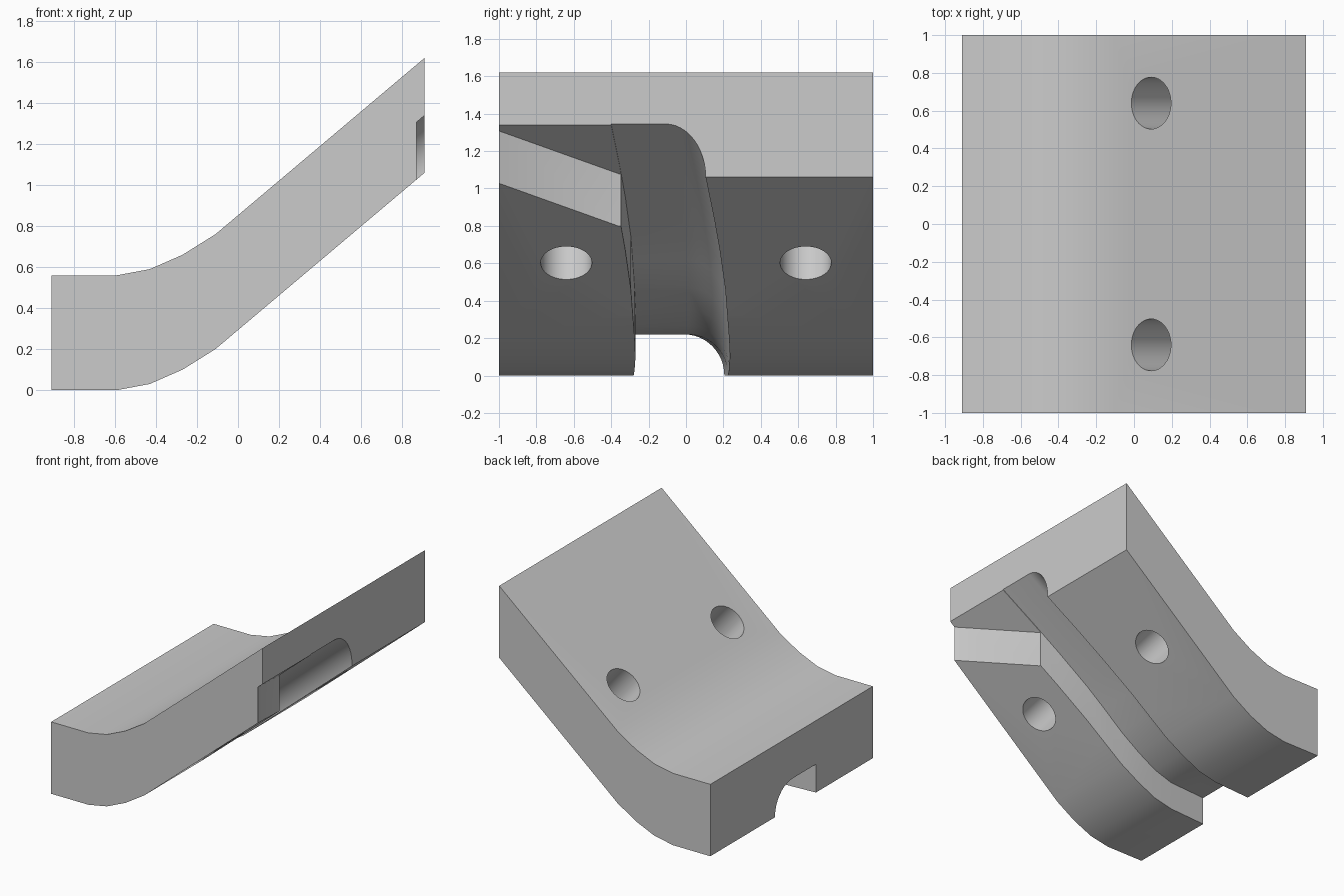
import bpy
import bmesh
import math
from mathutils import Vector

cube = bpy.data.objects.get("Cube")
if cube:
    bpy.data.objects.remove(cube, do_unlink=True)

THICK = 0.56
LOWER = [(-0.91, 0), (-0.59, 0), (-0.43, 0.03), (-0.27, 0.10), (-0.11, 0.20), (0.91, 1.06)]
SLOPE = math.atan2(0.86, 1.02)


def interp(table, x):
    """Piecewise linear lookup, extended past the last point."""
    for (xa, a), (xb, b) in zip(table, table[1:]):
        if x <= xb:
            break
    return a + (b - a) * (x - xa) / (xb - xa)


def loft(name, rings):
    """Closed solid through matching rings of points."""
    bm = bmesh.new()
    loops = [[bm.verts.new(p) for p in ring] for ring in rings]
    n = len(loops[0])
    for a, b in zip(loops, loops[1:]):
        for i in range(n):
            j = (i + 1) % n
            bm.faces.new((a[i], a[j], b[j], b[i]))
    bm.faces.new(loops[0][::-1])
    bm.faces.new(loops[-1])
    bmesh.ops.recalc_face_normals(bm, faces=bm.faces)
    mesh = bpy.data.meshes.new(name)
    bm.to_mesh(mesh)
    bm.free()
    obj = bpy.data.objects.new(name, mesh)
    bpy.context.collection.objects.link(obj)
    return obj


def cut(target, cutter):
    """Subtract the cutter, then drop it."""
    mod = target.modifiers.new("cut", "BOOLEAN")
    mod.operation = "DIFFERENCE"
    mod.solver = "EXACT"
    mod.object = cutter
    bpy.ops.object.select_all(action="DESELECT")
    bpy.context.view_layer.objects.active = target
    target.select_set(True)
    bpy.ops.object.modifier_apply(modifier=mod.name)
    bpy.data.objects.remove(cutter, do_unlink=True)


# Bent slab
outline = LOWER + [(x, z + THICK) for x, z in reversed(LOWER)]
slab = loft("bent_block", [[(x, y, z) for x, z in outline] for y in (-1, 1)])

# Curved channel along the underside: one straight wall, one rounded wall
EDGE = [(-0.91, -0.30), (-0.59, -0.28), (-0.27, -0.27), (-0.11, -0.275),
        (0.2, -0.295), (0.45, -0.325), (0.65, -0.355), (0.91, -0.40)]
DEPTH = [(-0.91, 0.22), (-0.59, 0.22), (-0.11, 0.27), (0.1, 0.285), (0.91, 0.285)]


def channel_ring(x):
    y, z, d = interp(EDGE, x), interp(LOWER, x), interp(DEPTH, x)
    ring = [(x, y, z - 0.2), (x, y, z + d)]
    for i in range(13):
        t = math.pi / 2 * i / 12
        ring.append((x, y + 0.29 + 0.215 * math.sin(t), z + d * math.cos(t)))
    ring.append((x, y + 0.505, z - 0.2))
    return ring


stations = [-1, -0.75, -0.59, -0.43, -0.27, -0.11, 0.05, 0.2, 0.45, 0.65, 0.8, 1]
cut(slab, loft("channel_cutter", [channel_ring(x) for x in stations]))

# Slanted relief pocket beside the upper end of the channel
plan = [(0.88, -1.02), (0.60, -0.36), (0.60, -0.25), (1, -0.25), (1, -1.02)]
cut(slab, loft("pocket_cutter", [[(x, y, interp(LOWER, x) + h) for x, y in plan]
                                 for h in (-0.2, 0.28)]))

# Screw holes square to the slope
axis = Vector((math.sin(SLOPE), 0, -math.cos(SLOPE)))
across = Vector((math.cos(SLOPE), 0, math.sin(SLOPE)))
for side in (-1, 1):
    centre = Vector((0.09, 0.64 * side, 0.93))
    rings = []
    for dist in (-0.3, 0.8):
        rings.append([centre + axis * dist
                      + across * 0.137 * math.cos(a) + Vector((0, 0.137 * math.sin(a), 0))
                      for a in (math.tau * i / 48 for i in range(48))])
    cut(slab, loft("hole_cutter", rings))

# Grey finish
grey = bpy.data.materials.new("plain_grey")
grey.use_nodes = True
colour = (0.6, 0.6, 0.6, 1)
grey.diffuse_color = colour
grey.node_tree.nodes["Principled BSDF"].inputs["Base Color"].default_value = colour
slab.data.materials.clear()
slab.data.materials.append(grey)
bpy.ops.object.shade_smooth_by_angle(angle=math.radians(30))
